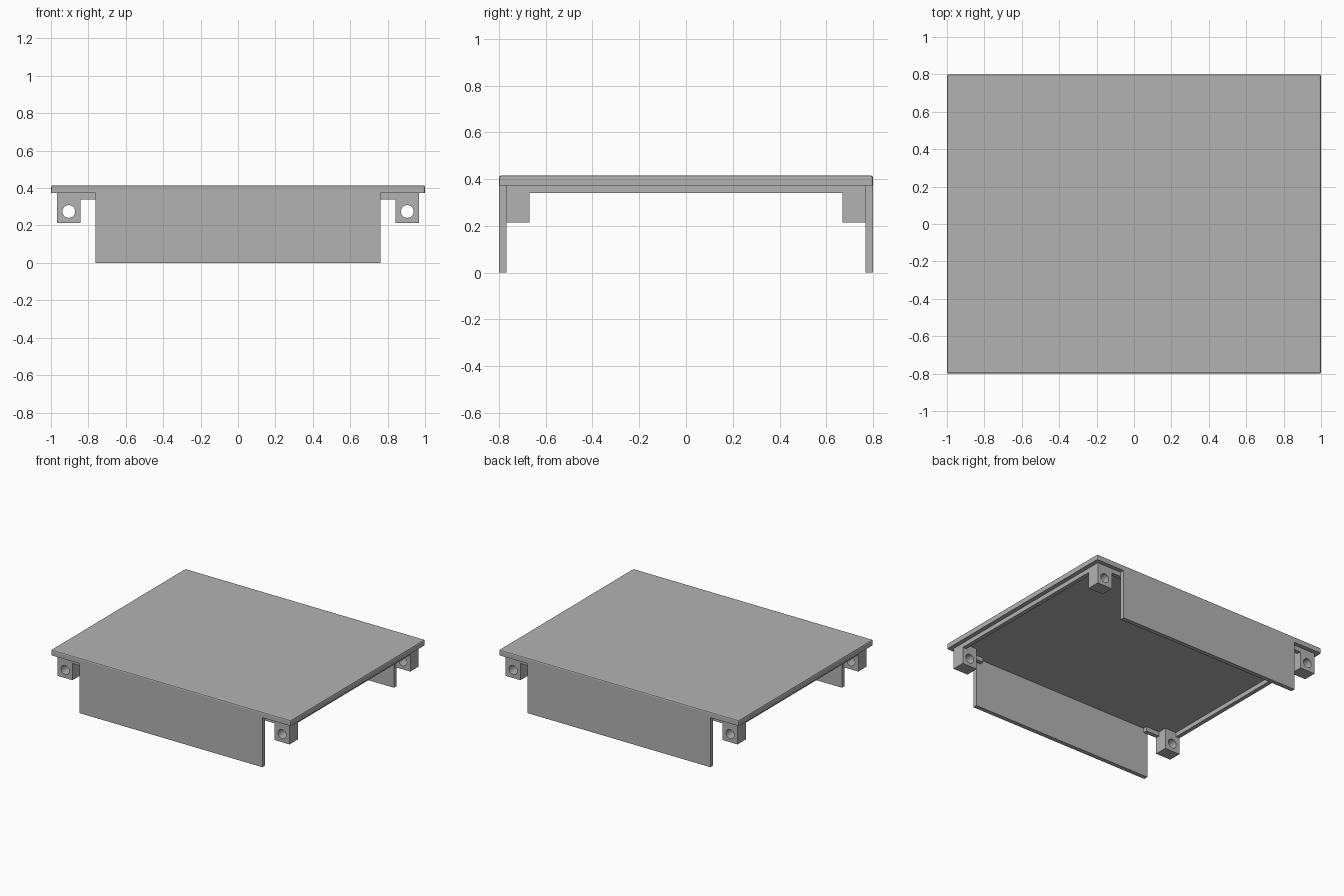
import bpy
import bmesh
import math
from mathutils import Matrix

cube = bpy.data.objects.get("Cube")
if cube:
    bpy.data.objects.remove(cube, do_unlink=True)

grey = bpy.data.materials.new("plain_grey")
grey.use_nodes = True
colour = (0.45, 0.45, 0.45, 1)
grey.diffuse_color = colour
grey.node_tree.nodes["Principled BSDF"].inputs["Base Color"].default_value = colour

# Key levels and extents
HALF_X, HALF_Y = 1.0, 0.8
TOP, UNDER, RIM_LOW, BLOCK_LOW = 0.415, 0.373, 0.34, 0.214
IN_X, IN_Y = 0.968, 0.768
SKIRT_X = 0.763


def finish(name, bm):
    bmesh.ops.recalc_face_normals(bm, faces=bm.faces)
    mesh = bpy.data.meshes.new(name)
    bm.to_mesh(mesh)
    bm.free()
    mesh.materials.append(grey)
    obj = bpy.data.objects.new(name, mesh)
    bpy.context.collection.objects.link(obj)
    return obj


def box(name, xs, ys, zs, chamfer=0):
    bm = bmesh.new()
    bmesh.ops.create_cube(bm, size=1)
    for v in bm.verts:
        for i, span in enumerate((xs, ys, zs)):
            v.co[i] = max(span) if v.co[i] > 0 else min(span)
    if chamfer:
        # Every edge except those around the underside
        edges = [e for e in bm.edges if any(v.co.z > min(zs) + 0.001 for v in e.verts)]
        bmesh.ops.bevel(bm, geom=edges, offset=chamfer, segments=2,
                        profile=0.5, affect='EDGES')
    return finish(name, bm)


# Lid with softened top and corner edges
box("lid_plate", (-HALF_X, HALF_X), (-HALF_Y, HALF_Y), (UNDER, TOP), 0.009)

for sy, end in ((-1, "front"), (1, "back")):
    # Deep skirt flush with the lid edge
    box(end + "_skirt", (-SKIRT_X, SKIRT_X), (sy * HALF_Y, sy * IN_Y), (0, UNDER + 0.025))

    for sx, side in ((1, "left"), (-1, "right")):
        label = end + "_" + side
        # Short lip joining the skirt to the corner block
        box(label + "_lip", (sx * 0.73, sx * 0.86), (sy * IN_Y, sy * 0.737),
            (RIM_LOW, UNDER + 0.01))

        # Corner block with a through hole
        block = box(label + "_block", (sx * 0.843, sx * IN_X), (sy * 0.67, sy * IN_Y),
                    (BLOCK_LOW, UNDER + 0.01))
        bm = bmesh.new()
        bmesh.ops.create_cone(bm, cap_ends=True, segments=32, radius1=0.034, radius2=0.034,
                              depth=0.3, matrix=Matrix.Translation((sx * 0.905, sy * 0.72, 0.275))
                              @ Matrix.Rotation(math.pi / 2, 4, 'X'))
        cutter = finish(label + "_hole_cutter", bm)
        cutter.hide_render = True
        cutter.hide_viewport = True
        cut = block.modifiers.new("hole", 'BOOLEAN')
        cut.operation = 'DIFFERENCE'
        cut.solver = 'EXACT'
        cut.object = cutter

# Rim along each side
for sx, side in ((1, "left"), (-1, "right")):
    box(side + "_rim", (sx * IN_X, sx * 0.937), (-0.7, 0.7), (RIM_LOW, UNDER + 0.01))
